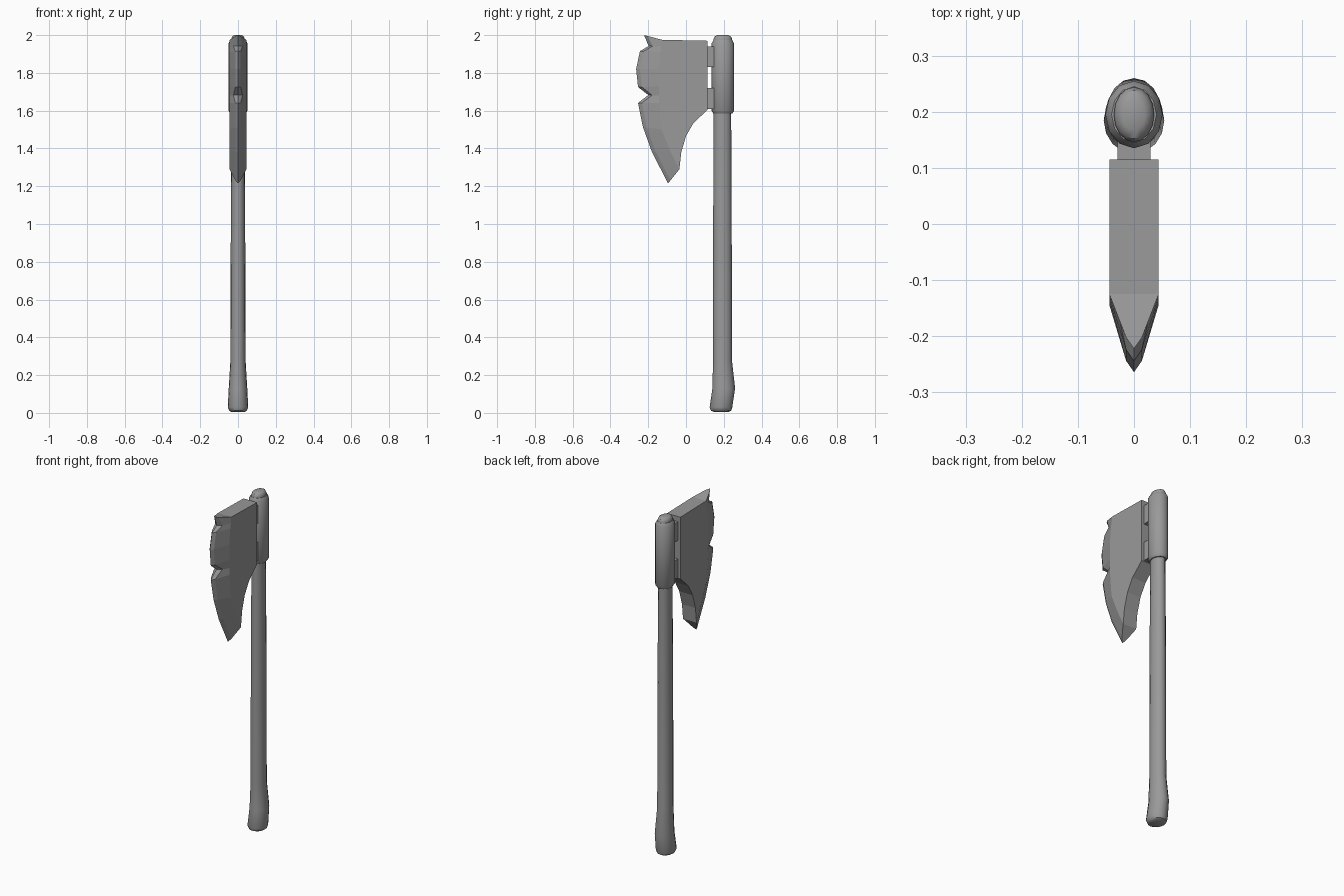
import bpy, bmesh, math
from mathutils import Vector

cube = bpy.data.objects.get("Cube")
if cube:
    bpy.data.objects.remove(cube)

grey = bpy.data.materials.new("plain grey")
grey.use_nodes = True
colour = (0.32, 0.32, 0.32, 1)
grey.diffuse_color = colour
grey.node_tree.nodes["Principled BSDF"].inputs["Base Color"].default_value = colour


def finish(name, bm, smooth=False):
    bmesh.ops.recalc_face_normals(bm, faces=bm.faces)
    mesh = bpy.data.meshes.new(name)
    bm.to_mesh(mesh)
    bm.free()
    mesh.materials.append(grey)
    obj = bpy.data.objects.new(name, mesh)
    bpy.context.collection.objects.link(obj)
    if smooth:
        bpy.ops.object.select_all(action="DESELECT")
        obj.select_set(True)
        bpy.context.view_layer.objects.active = obj
        bpy.ops.object.shade_smooth_by_angle(angle=math.radians(40))
    return obj


def oval_loft(name, rings, sides):
    """Skin oval rings given as (z, centre y, x radius, y radius)."""
    bm = bmesh.new()
    loops = []
    for z, cy, rx, ry in rings:
        turn = [2 * math.pi * i / sides for i in range(sides)]
        loops.append([bm.verts.new((rx * math.cos(a), cy + ry * math.sin(a), z)) for a in turn])
    for low, high in zip(loops, loops[1:]):
        for i in range(sides):
            j = (i + 1) % sides
            bm.faces.new((low[i], low[j], high[j], high[i]))
    bm.faces.new(loops[0])
    bm.faces.new(loops[-1])
    return finish(name, bm, True)


def box(name, low, high):
    bm = bmesh.new()
    bmesh.ops.create_cube(bm, size=1)
    for v in bm.verts:
        v.co = [(a + b) / 2 + c * (b - a) for a, b, c in zip(low, high, v.co)]
    return finish(name, bm)


# Handle with a swollen, slightly kicked grip and a domed top
oval_loft("handle", [
    (0.005, 0.187, 0.035, 0.04), (0.012, 0.186, 0.047, 0.054),
    (0.03, 0.185, 0.054, 0.06), (0.13, 0.2, 0.049, 0.06),
    (0.28, 0.193, 0.04, 0.05), (1.05, 0.193, 0.038, 0.049),
    (1.6, 0.193, 0.034, 0.046), (1.98, 0.195, 0.036, 0.049),
    (1.993, 0.195, 0.031, 0.043), (2.0, 0.195, 0.02, 0.028)], 16)

# Socket sleeve around the handle
oval_loft("socket", [
    (1.585, 0.195, 0.04, 0.05), (1.6, 0.195, 0.051, 0.06),
    (1.955, 0.195, 0.051, 0.06), (1.973, 0.195, 0.04, 0.05)], 12)

# Two lugs joining blade and socket
for name, z in (("lower_lug", 1.61), ("upper_lug", 1.83)):
    box(name, (-0.029, 0.1, z), (0.029, 0.17, z + 0.11))

# Blade: cutting edge paired with the shoulder where the grind begins
edge = [(-0.222, 2.0), (-0.198, 1.942), (-0.244, 1.915), (-0.264, 1.82),
        (-0.254, 1.725), (-0.2, 1.683), (-0.254, 1.64), (-0.228, 1.513),
        (-0.18, 1.38), (-0.095, 1.215)]
shoulder = [(-0.125, 1.975), (-0.13, 1.94), (-0.135, 1.91), (-0.144, 1.82),
            (-0.144, 1.73), (-0.143, 1.68), (-0.142, 1.64), (-0.13, 1.5),
            (-0.085, 1.39), (-0.035, 1.29)]
back = [(-0.025, 1.38), (0.0, 1.465), (0.04, 1.535), (0.115, 1.605), (0.115, 1.97)]
notches = (1, 5)
HALF = 0.044

bm = bmesh.new()
tips = [bm.verts.new((0, *p)) for p in edge]
sides = []
for s in (-1, 1):
    ridge = [bm.verts.new((s * HALF, *p)) for p in shoulder]
    heel = [bm.verts.new((s * HALF, *p)) for p in back]
    rim = []
    for i, (e, sh) in enumerate(zip(edge, shoulder)):
        e, sh = Vector(e), Vector(sh)
        p = e + (sh - e).normalized() * 0.02
        rim.append(bm.verts.new((s * (0.024 if i in notches else 0.014), *p)))
    bm.faces.new(ridge + heel)
    for i in range(len(edge) - 1):
        bm.faces.new((ridge[i], ridge[i + 1], rim[i + 1], rim[i]))
        bm.faces.new((rim[i], rim[i + 1], tips[i + 1], tips[i]))
    sides.append((ridge, rim, heel))

# Blade back, top and lower point
(ridge_a, rim_a, heel_a), (ridge_b, rim_b, heel_b) = sides
strip_a = [ridge_a[-1]] + heel_a + [ridge_a[0]]
strip_b = [ridge_b[-1]] + heel_b + [ridge_b[0]]
for i in range(len(strip_a) - 1):
    bm.faces.new((strip_a[i], strip_a[i + 1], strip_b[i + 1], strip_b[i]))
for end in (0, -1):
    bm.faces.new((ridge_a[end], rim_a[end], rim_b[end], ridge_b[end]))
    bm.faces.new((rim_a[end], tips[end], rim_b[end]))
finish("blade", bm)
